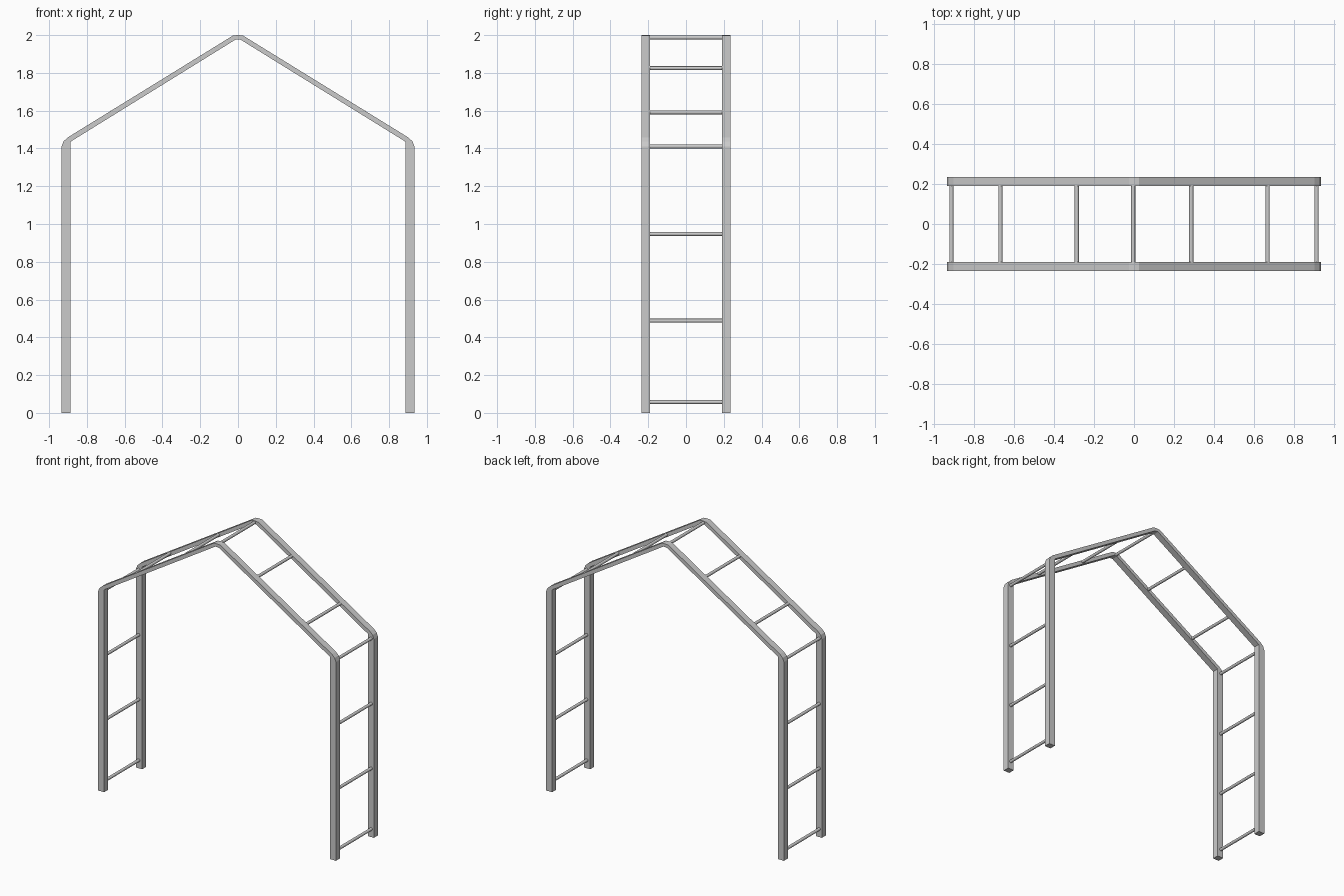
import bpy, bmesh
from mathutils import Matrix

if "Cube" in bpy.data.objects:
    bpy.data.objects.remove(bpy.data.objects["Cube"])

RAIL_OUT, RAIL_IN = 0.236, 0.19   # rail extents in y
RUNG_R = 0.0105

# Half outline of the arch (x, z): outer edge going up, inner edge going up
outer = [(0.934, 0), (0.934, 1.41), (0.924, 1.437), (0.902, 1.458), (0.026, 1.998)]
inner = [(0.886, 0), (0.886, 1.436), (0.012, 1.977)]


def mirror(points):
    return [(-x, z) for x, z in points]


def make_object(name, bm):
    bmesh.ops.recalc_face_normals(bm, faces=bm.faces[:])
    mesh = bpy.data.meshes.new(name)
    bm.to_mesh(mesh)
    bm.free()
    obj = bpy.data.objects.new(name, mesh)
    bpy.context.collection.objects.link(obj)
    return obj


def make_rail(name, y0, y1):
    # Paired strips along the arch: outer and inner points matched one to one
    inner_match = [inner[0], inner[1], inner[1], inner[1], inner[2]]
    out_path = outer + [(0, 2.0)] + mirror(outer)[::-1]
    in_path = inner_match + [(0, 1.977)] + mirror(inner_match)[::-1]
    bm = bmesh.new()
    rings = []
    for (ox, oz), (ix, iz) in zip(out_path, in_path):
        rings.append([bm.verts.new(p) for p in
                      ((ox, y0, oz), (ox, y1, oz), (ix, y1, iz), (ix, y0, iz))])
    for a, b in zip(rings, rings[1:]):
        for i in range(4):
            j = (i + 1) % 4
            bm.faces.new((a[i], a[j], b[j], b[i]))
    bm.faces.new(rings[0])
    bm.faces.new(rings[-1])
    # Merge the shared corner points on the inside of each bend
    bmesh.ops.remove_doubles(bm, verts=bm.verts[:], dist=0.0005)
    return make_object(name, bm)


def make_rung(name, x, z):
    bm = bmesh.new()
    bmesh.ops.create_cone(bm, cap_ends=True, segments=12, radius1=RUNG_R,
                          radius2=RUNG_R, depth=2 * RAIL_IN + 0.01)
    bmesh.ops.rotate(bm, verts=bm.verts[:], cent=(0, 0, 0),
                     matrix=Matrix.Rotation(1.5707963, 3, 'X'))
    bmesh.ops.translate(bm, verts=bm.verts[:], vec=(x, 0, z))
    for f in bm.faces:
        f.smooth = len(f.verts) == 4
    return make_object(name, bm)


# Two arched side rails
make_rail("front_rail", -RAIL_OUT, -RAIL_IN)
make_rail("back_rail", RAIL_IN, RAIL_OUT)

# Rungs on the legs and roof slopes, mirrored left and right
leg_rungs = [(0.913, z) for z in (0.057, 0.488, 0.947, 1.41)]
roof_rungs = [(0.668, 1.591), (0.286, 1.825)]
for side, s in (("right", 1), ("left", -1)):
    for i, (x, z) in enumerate(leg_rungs):
        make_rung(f"{side}_leg_rung_{i + 1}", s * x, z)
    for i, (x, z) in enumerate(roof_rungs):
        make_rung(f"{side}_roof_rung_{i + 1}", s * x, z)

# Ridge rung at the peak
make_rung("ridge_rung", -0.004, 1.987)
